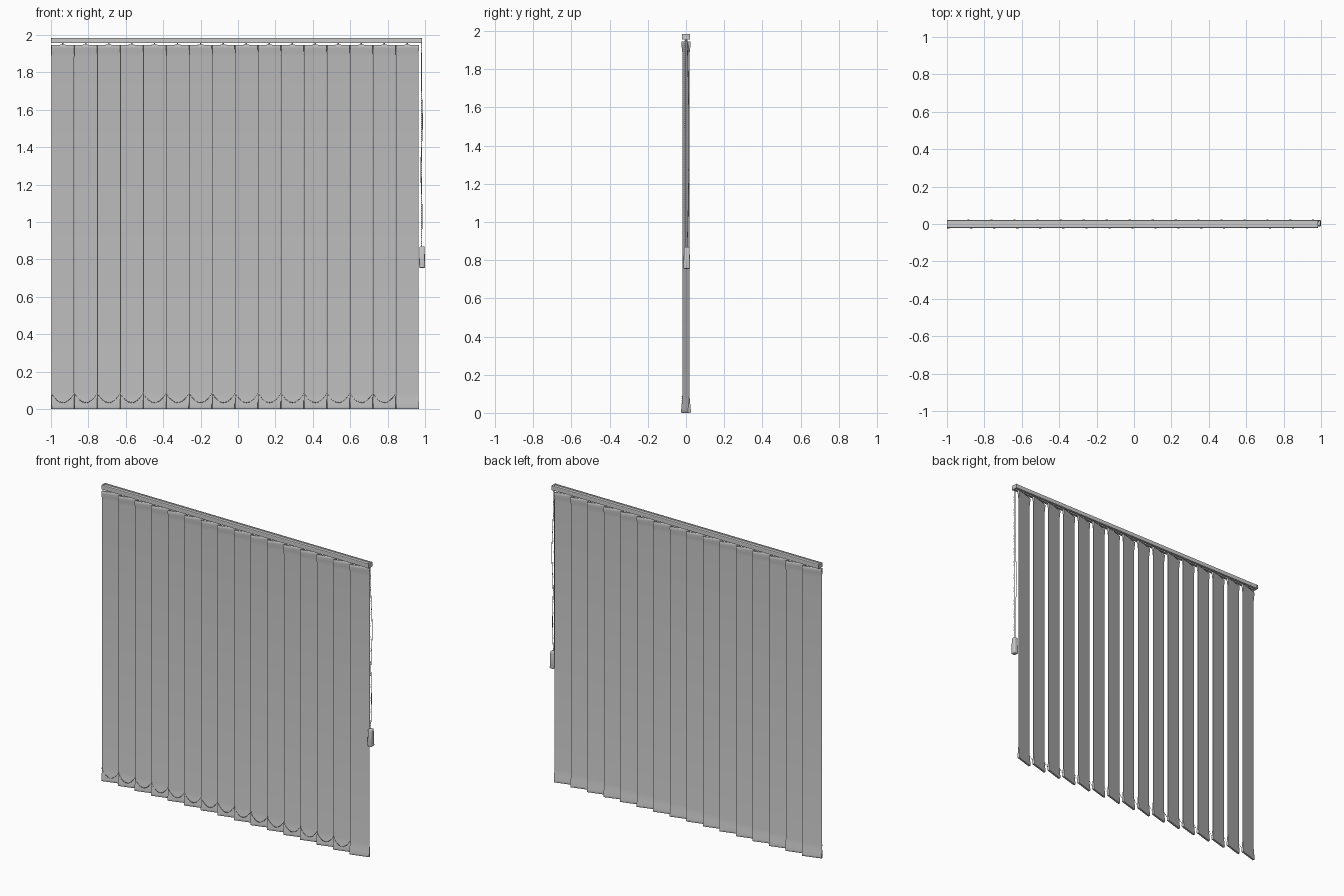
import bpy, bmesh, math
from mathutils import Matrix, Vector

if "Cube" in bpy.data.objects:
    bpy.data.objects.remove(bpy.data.objects["Cube"])


def material(name, v):
    m = bpy.data.materials.new(name)
    m.diffuse_color = (v, v, v, 1)
    m.use_nodes = True
    m.node_tree.nodes["Principled BSDF"].inputs["Base Color"].default_value = m.diffuse_color
    return m


GREY = material("light grey", 0.6)


def finish(name, bm, smooth=False):
    bmesh.ops.recalc_face_normals(bm, faces=bm.faces)
    me = bpy.data.meshes.new(name)
    bm.to_mesh(me)
    bm.free()
    me.materials.append(GREY)
    ob = bpy.data.objects.new(name, me)
    bpy.context.collection.objects.link(ob)
    if smooth:
        bpy.context.view_layer.objects.active = ob
        ob.select_set(True)
        bpy.ops.object.shade_smooth_by_angle(angle=math.radians(35))
        ob.select_set(False)
    return ob


def extrude_x(bm, profile, x0, x1, mat=Matrix()):
    """Closed (y, z) profile extruded along x."""
    verts = [bm.verts.new(mat @ Vector((x0, y, z))) for y, z in profile]
    face = bm.faces.new(verts)
    res = bmesh.ops.extrude_face_region(bm, geom=[face])
    new = [g for g in res["geom"] if isinstance(g, bmesh.types.BMVert)]
    bmesh.ops.translate(bm, verts=new, vec=mat.to_3x3() @ Vector((x1 - x0, 0, 0)))


def box(bm, center, size, mat=Matrix()):
    bmesh.ops.create_cube(bm, size=1, matrix=mat @ Matrix.Translation(center)
                          @ Matrix.Diagonal((*size, 1)))


def beads(bm, points, r):
    for p in points:
        bmesh.ops.create_icosphere(bm, subdivisions=1, radius=r,
                                   matrix=Matrix.Translation(p))


def cord(name, points, r):
    cu = bpy.data.curves.new(name, 'CURVE')
    cu.dimensions = '3D'
    cu.bevel_depth = r
    cu.bevel_resolution = 1
    sp = cu.splines.new('POLY')
    sp.points.add(len(points) - 1)
    for q, p in zip(sp.points, points):
        q.co = (*p, 1)
    cu.materials.append(GREY)
    ob = bpy.data.objects.new(name, cu)
    bpy.context.collection.objects.link(ob)


N, PITCH, X0, WX, DY = 16, 0.1228, -0.998, 0.121, 0.036
ANGLE = math.atan2(DY, WX)
LENGTH = math.hypot(WX, DY)

# head rail: channel with a slot underneath and a shallow groove on top
half = [(0, 1.981), (0.008, 1.981), (0.009, 1.984), (0.019, 1.984),
        (0.021, 1.981), (0.021, 1.957), (0.006, 1.957), (0.006, 1.960),
        (0.018, 1.960), (0.018, 1.976), (0, 1.976)]
bm = bmesh.new()
extrude_x(bm, half + [(-y, z) for y, z in half[-2:0:-1]], -0.992, 0.976)
finish("head_rail", bm)

# rail end caps
cap = [(-0.022, 1.956), (0.022, 1.956), (0.022, 1.981), (0.019, 1.985),
       (-0.019, 1.985), (-0.022, 1.981)]
bm = bmesh.new()
extrude_x(bm, cap, -1.0, -0.991)
extrude_x(bm, cap, 0.975, 0.985)
finish("rail_end_caps", bm)

# tilted slats with a pocket at the top and a weighted hem at the bottom
side = [(0.006, 0.0), (0.008, 0.004), (0.008, 0.014), (0.0055, 0.035),
        (0.0025, 0.065), (0.001, 0.085), (0.001, 1.885), (0.004, 1.910),
        (0.007, 1.930), (0.007, 1.942), (0.005, 1.946)]
slat_profile = side + [(-y, z) for y, z in reversed(side)]
hangers = bmesh.new()
for i in range(N):
    m = (Matrix.Translation((X0 + i * PITCH + WX / 2, 0, 0))
         @ Matrix.Rotation(ANGLE, 4, 'Z'))
    bm = bmesh.new()
    extrude_x(bm, slat_profile, -LENGTH / 2, LENGTH / 2, m)
    finish(f"slat_{i + 1}", bm, True)
    # hook stem, clip and carrier for this slat
    box(hangers, (0, 0, 1.956), (0.006, 0.006, 0.026), m)
    box(hangers, (0, 0, 1.947), (0.030, 0.006, 0.005), m)
    box(hangers, (0, 0, 1.968), (0.020, 0.024, 0.013), m)
finish("slat_hangers", hangers)

# beaded link chain swagged between the front edges of the hems
bm = bmesh.new()
for i in range(N - 1):
    pts = []
    for k in range(17):
        t = k / 16
        pts.append(Vector((X0 + (i + t) * PITCH, -0.0205,
                           0.085 - 0.050 * (1 - (2 * t - 1) ** 2))))
    beads(bm, pts, 0.0024)
    cord(f"link_cord_{i + 1}", pts, 0.0009)
for i in range(N):
    box(bm, (X0 + i * PITCH + 0.002, -0.0195, 0.085), (0.004, 0.004, 0.008))
finish("link_chain", bm)

# pull chain: beaded strand and a slightly slack cord
bm = bmesh.new()
beads(bm, [Vector((0.982, -0.004, 0.865 + 0.0105 * k)) for k in range(105)], 0.003)
finish("pull_chain_beads", bm)
cord("pull_chain_core", [(0.982, -0.004, 0.86), (0.982, -0.004, 1.965)], 0.001)
slack = []
for k in range(41):
    t = k / 40
    s = math.sin(math.pi * t)
    slack.append((0.982 + 0.005 * s * math.sin(4 * math.pi * t),
                  0.006 + 0.009 * s, 0.86 + 1.1 * t))
cord("pull_cord", slack, 0.0018)

# pull weight: bevelled block, narrower at the top
bm = bmesh.new()
box(bm, (0.984, 0.004, 0.8125), (0.032, 0.036, 0.115))
for v in bm.verts:
    if v.co.z > 0.82:
        v.co.x = 0.984 + (v.co.x - 0.984) * 0.85
        v.co.y = 0.004 + (v.co.y - 0.004) * 0.8
bmesh.ops.bevel(bm, geom=bm.edges[:], offset=0.006, segments=3,
                profile=0.5, affect='EDGES')
finish("pull_weight", bm, True)
